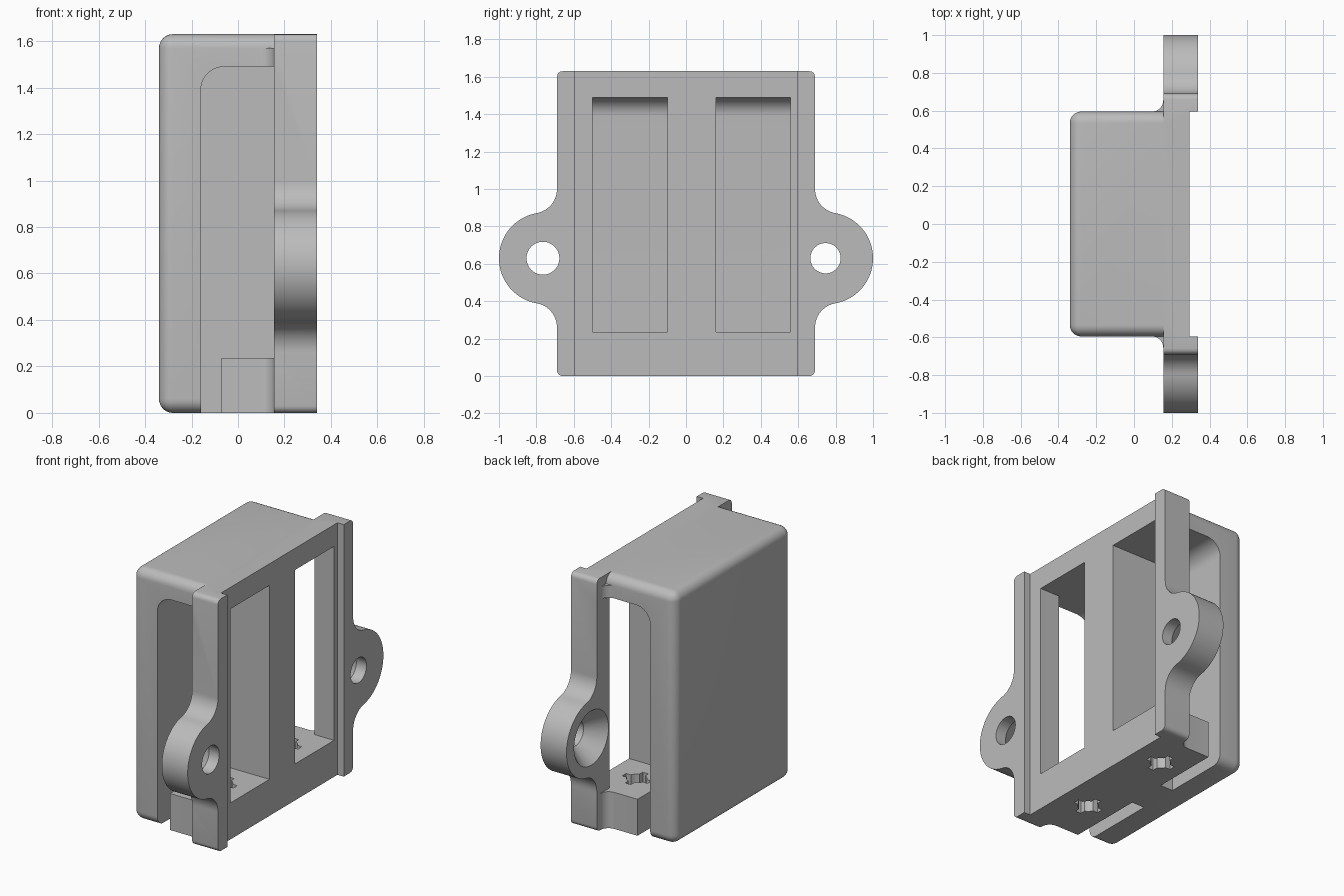
import bpy, bmesh, math
from mathutils import Vector

cube = bpy.data.objects.get("Cube")
if cube:
    bpy.data.objects.remove(cube, do_unlink=True)

grey = bpy.data.materials.new("plain grey")
grey.use_nodes = True
colour = (0.5, 0.5, 0.5, 1)
grey.diffuse_color = colour
grey.node_tree.nodes["Principled BSDF"].inputs["Base Color"].default_value = colour

TOP, SIDE, FLANGE_Y, BACK = 1.63, 0.595, 0.69, -0.34
FLANGE_X, FRONT, RECESS_X = 0.155, 0.34, 0.295
FLOOR, ROOF, CAVITY_X, BLOCK_X = 0.236, 1.49, -0.16, -0.07
EAR_Z, EAR_R, EAR_Y, EAR_FILLET = 0.63, 0.245, 0.755, 0.13


def add_object(name, bm):
    bmesh.ops.recalc_face_normals(bm, faces=bm.faces)
    mesh = bpy.data.meshes.new(name)
    bm.to_mesh(mesh)
    bm.free()
    mesh.materials.append(grey)
    ob = bpy.data.objects.new(name, mesh)
    bpy.context.scene.collection.objects.link(ob)
    return ob


def arc(cx, cy, r, start, end, steps=12):
    angles = [math.radians(start + (end - start) * i / steps) for i in range(steps + 1)]
    return [(cx + r * math.cos(a), cy + r * math.sin(a)) for a in angles]


def prism(name, outline, axis, low, high):
    """Extrude a closed 2D outline along an axis."""
    place = {"x": lambda u, v, w: (w, u, v),
             "y": lambda u, v, w: (u, w, v),
             "z": lambda u, v, w: (u, v, w)}[axis]
    bm = bmesh.new()
    face = bm.faces.new([bm.verts.new(place(u, v, low)) for u, v in outline])
    made = bmesh.ops.extrude_face_region(bm, geom=[face])["geom"]
    shift = Vector(place(0, 0, high - low))
    bmesh.ops.translate(bm, vec=shift, verts=[g for g in made if isinstance(g, bmesh.types.BMVert)])
    return add_object(name, bm)


def box(name, x0, x1, y0, y1, z0, z1):
    return prism(name, [(x0, y0), (x1, y0), (x1, y1), (x0, y1)], "z", z0, z1)


def lathe_x(name, y, r0, r1, x0, x1):
    """Cylinder or cone running along x at ear height."""
    bm = bmesh.new()
    bottom = [bm.verts.new((x0, y + u, EAR_Z + v)) for u, v in arc(0, 0, r0, 0, 360, 48)[:-1]]
    top = [bm.verts.new((x1, y + u, EAR_Z + v)) for u, v in arc(0, 0, r1, 0, 360, 48)[:-1]]
    bm.faces.new(bottom)
    bm.faces.new(top)
    for i in range(48):
        j = (i + 1) % 48
        bm.faces.new((bottom[i], bottom[j], top[j], top[i]))
    return add_object(name, bm)


# Rear shell with rounded outer edges
holder = box("servo_style_holder", BACK, 0.2, -SIDE, SIDE, 0, TOP)
holder.name = "mounting_holder"
bm = bmesh.new()
bm.from_mesh(holder.data)
edges = [e for e in bm.edges if any(v.co.x < 0 for v in e.verts)]
bmesh.ops.bevel(bm, geom=edges, offset=0.06, segments=8, profile=0.5, affect="EDGES")
bm.to_mesh(holder.data)
bm.free()

# Flange plate outline with ears, one half traced then mirrored
fy = FLANGE_Y + EAR_FILLET
dz = math.sqrt((EAR_R + EAR_FILLET) ** 2 - (fy - EAR_Y) ** 2)
lean = math.degrees(math.atan2(dz, fy - EAR_Y))
half = arc(FLANGE_Y - 0.03, 0.03, 0.03, -90, 0, 4)
half += arc(fy, EAR_Z - dz, EAR_FILLET, 180, 180 - lean)
half += arc(EAR_Y, EAR_Z, EAR_R, -lean, lean, 40)[1:-1]
half += arc(fy, EAR_Z + dz, EAR_FILLET, 180 + lean, 180)
half += arc(FLANGE_Y - 0.03, TOP - 0.03, 0.03, 0, 90, 4)
outline = half + [(-y, z) for y, z in reversed(half)]
flange = prism("flange", outline, "x", FLANGE_X, FRONT)

# Floor block and upper strip, filleted into the flange
r = 0.06
side = [(BLOCK_X, SIDE)] + arc(FLANGE_X - r, SIDE + r, r, -90, 0, 8) + [(0.2, SIDE + r)]
outline = side + [(x, -y) for x, y in reversed(side)]
floor_block = prism("floor_block", outline, "z", 0, FLOOR)
upper_fillet = prism("upper_fillet", outline, "z", ROOF - 0.05, TOP - r)

adds = [flange, floor_block, upper_fillet]
cuts = [box("front_recess", RECESS_X, 0.5, -SIDE, SIDE, -0.1, TOP + 0.1)]

# Side cavities, open at the sides and through a slot in the bottom
cavity = [(BLOCK_X, -0.1), (CAVITY_X, -0.1)] + arc(CAVITY_X + 0.1, ROOF - 0.1, 0.1, 180, 90)
cavity += [(FLANGE_X, ROOF), (FLANGE_X, FLOOR), (BLOCK_X, FLOOR)]
for inner, outer, window_end in ((-0.1, -0.8, -0.5), (0.16, 0.8, 0.56)):
    cuts.append(prism("cavity", cavity, "y", inner, outer))
    cuts.append(box("window", 0.1, 0.5, min(inner, window_end), max(inner, window_end), FLOOR, ROOF))
    # Screw hole with cross slots in the floor
    y = (inner + window_end) / 2
    hole = []
    for k in range(4):
        a = math.radians(90 * k)
        for u, v in [(0.09, -0.02), (0.09, 0.02)] + arc(0, 0, 0.06, 20, 70, 5):
            hole.append((0.1 + u * math.cos(a) - v * math.sin(a),
                         y + u * math.sin(a) + v * math.cos(a)))
    cuts.append(prism("floor_hole", hole, "z", -0.1, FLOOR + 0.05))

# Countersunk ear holes
for y, radius in ((-0.765, 0.088), (0.746, 0.081)):
    cuts.append(lathe_x("ear_hole", y, radius, radius, 0.1, 0.5))
    cuts.append(lathe_x("countersink", y, 0.18, radius - 0.002, FLANGE_X - 0.005, 0.27))

# Join and cut, then keep only the finished solid
for helper, operation in [(a, "UNION") for a in adds] + [(c, "DIFFERENCE") for c in cuts]:
    helper.hide_render = True
    mod = holder.modifiers.new(helper.name, "BOOLEAN")
    mod.operation, mod.object, mod.solver = operation, helper, "EXACT"
bpy.context.view_layer.update()
finished = bpy.data.meshes.new_from_object(holder.evaluated_get(bpy.context.evaluated_depsgraph_get()))
holder.modifiers.clear()
holder.data = finished
finished.materials.clear()
finished.materials.append(grey)
for helper in adds + cuts:
    bpy.data.objects.remove(helper, do_unlink=True)

bpy.ops.object.select_all(action="DESELECT")
holder.select_set(True)
bpy.context.view_layer.objects.active = holder
bpy.ops.object.shade_smooth_by_angle(angle=math.radians(30))
